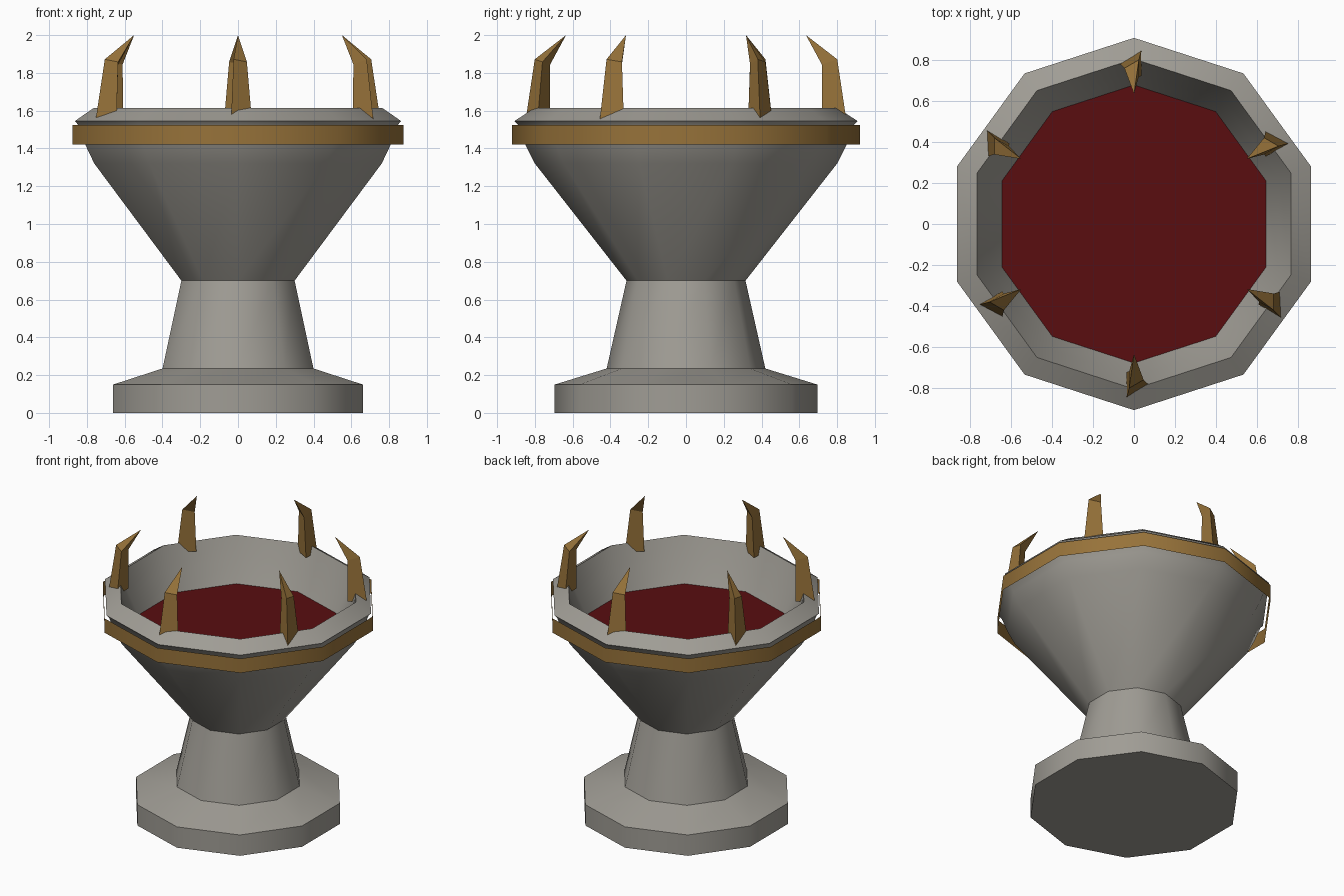
import bpy, bmesh, math

if "Cube" in bpy.data.objects:
    bpy.data.objects.remove(bpy.data.objects["Cube"])

SIDES = 10


def material(name, rgb):
    m = bpy.data.materials.new(name)
    m.diffuse_color = (*rgb, 1.0)
    m.use_nodes = True
    m.node_tree.nodes["Principled BSDF"].inputs["Base Color"].default_value = m.diffuse_color
    return m


stone = material("grey stone", (0.35, 0.335, 0.30))
gold = material("dull gold", (0.31, 0.17, 0.042))
red = material("dark red", (0.10, 0.004, 0.005))


def finish(bm, name, mat, smooth_angle=None):
    mesh = bpy.data.meshes.new(name)
    bm.to_mesh(mesh)
    bm.free()
    mesh.materials.append(mat)
    ob = bpy.data.objects.new(name, mesh)
    bpy.context.collection.objects.link(ob)
    if smooth_angle:
        bpy.ops.object.select_all(action='DESELECT')
        ob.select_set(True)
        bpy.context.view_layer.objects.active = ob
        bpy.ops.object.shade_smooth_by_angle(angle=math.radians(smooth_angle))
    return ob


def ring(bm, radius, z):
    # ten-sided ring with one corner facing the front and one the back
    return [bm.verts.new((radius * math.cos(a), radius * math.sin(a), z))
            for a in (math.pi / 2 + 2 * math.pi * k / SIDES for k in range(SIDES))]


def bridge(bm, lower, upper):
    n = len(lower)
    for k in range(n):
        j = (k + 1) % n
        bm.faces.new((lower[k], lower[j], upper[j], upper[k]))


def lathe(name, profile, mat, cap_bottom=False):
    bm = bmesh.new()
    rings = [ring(bm, r, z) for r, z in profile]
    for lo, hi in zip(rings, rings[1:]):
        bridge(bm, lo, hi)
    if cap_bottom:
        bm.faces.new(rings[0][::-1])
    return finish(bm, name, mat, 40)


# foot, stem, bowl, rim and inner wall in one turned profile
lathe("stone_basin", [
    (0.695, 0.0), (0.695, 0.15), (0.42, 0.235), (0.315, 0.70),
    (0.80, 1.32), (0.85, 1.42), (0.89, 1.525), (0.908, 1.545),
    (0.805, 1.613), (0.745, 1.46), (0.675, 1.31)], stone, True)

# open band around the bowl
lathe("gold_band", [(0.92, 1.422), (0.92, 1.525)], gold)

# liquid surface
bm = bmesh.new()
bm.faces.new(ring(bm, 0.678, 1.32))
finish(bm, "red_liquid", red)


# three-sided claws hooked inward around the rim
def claw(name, angle):
    c, s = math.cos(angle), math.sin(angle)

    def point(r, t, z):
        return bm.verts.new((r * c - t * s, r * s + t * c, z))

    def section(centre, radius, z, tilt):
        return [point(centre + radius * math.cos(a), radius * math.sin(a),
                      z + tilt * math.cos(a))
                for a in map(math.radians, (-30, 90, 210))]

    bm = bmesh.new()
    base = section(0.785, 0.073, 1.555, 0.0)
    bend = section(0.76, 0.047, 1.858, 0.016)
    tip = point(0.635, 0.0, 2.0)
    bridge(bm, base, bend)
    for k in range(3):
        bm.faces.new((bend[k], bend[(k + 1) % 3], tip))
    bm.faces.new(base[::-1])
    finish(bm, name, gold)


for k in range(6):
    claw(f"rim_claw_{k + 1}", math.radians(30 + 60 * k))
